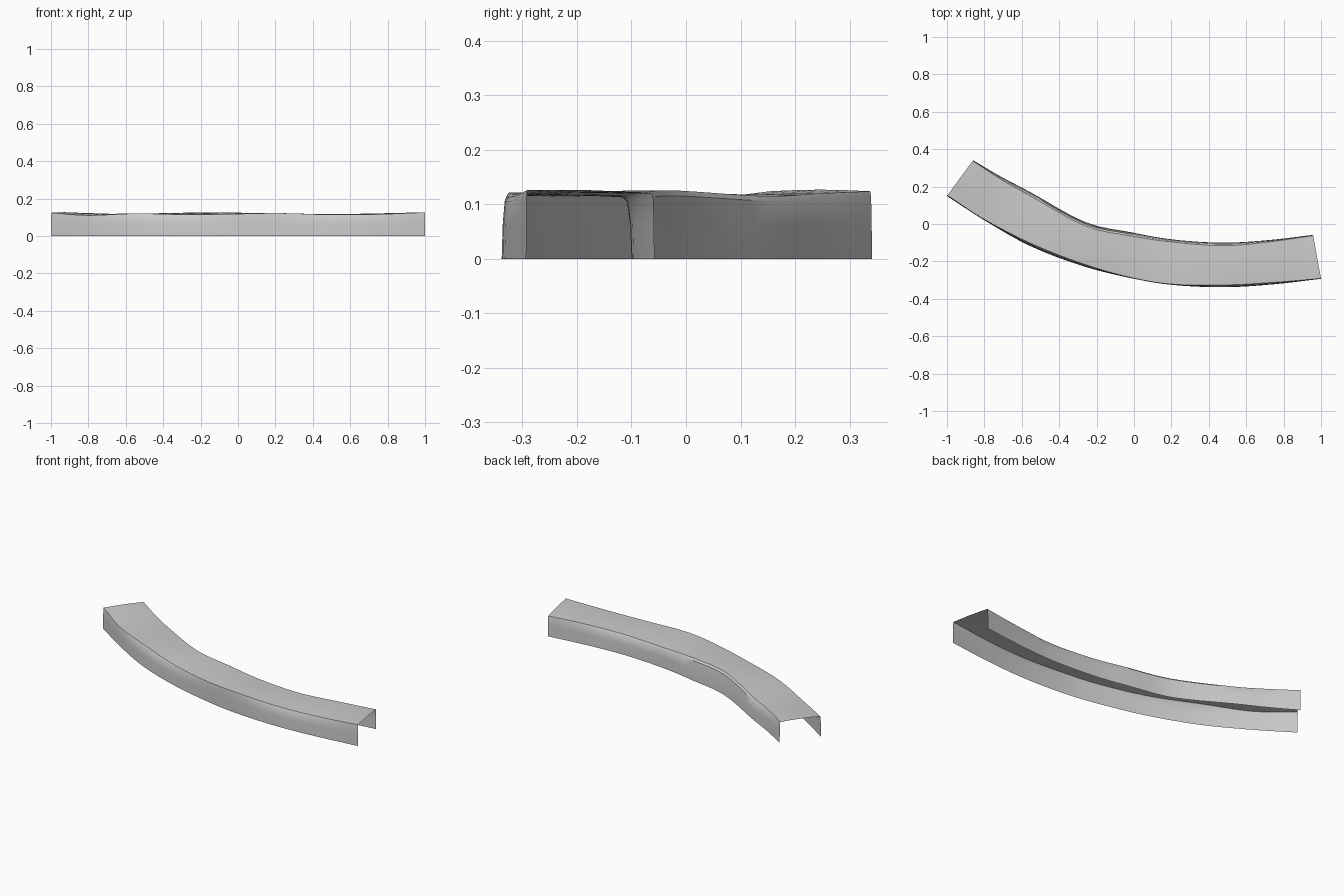
import bpy
import bmesh
import math
from mathutils import Vector

cube = bpy.data.objects.get("Cube")
if cube:
    bpy.data.objects.remove(cube, do_unlink=True)

# One plain grey for the whole sheet
grey = bpy.data.materials.new("plain_grey")
grey.use_nodes = True
colour = (0.6, 0.6, 0.6, 1)
grey.diffuse_color = colour
grey.node_tree.nodes["Principled BSDF"].inputs["Base Color"].default_value = colour

# Stations along the curve: foot of front wall (x, y), foot of back wall (x, y),
# front edge height, back edge height, inward lean of front and back walls
STATIONS = [
    (-1.00, 0.150, -0.860, 0.341, 0.124, 0.124, 0.004, 0.004),
    (-0.80, 0.020, -0.715, 0.255, 0.110, 0.120, 0.004, 0.012),
    (-0.55, -0.120, -0.550, 0.168, 0.120, 0.115, 0.016, 0.020),
    (-0.27, -0.226, -0.260, 0.010, 0.114, 0.125, 0.012, 0.020),
    (0.00, -0.293, -0.010, -0.045, 0.118, 0.124, 0.003, 0.020),
    (0.22, -0.327, 0.200, -0.082, 0.122, 0.115, 0.004, 0.014),
    (0.49, -0.338, 0.470, -0.100, 0.114, 0.113, 0.012, 0.016),
    (0.75, -0.322, 0.720, -0.086, 0.116, 0.119, 0.010, 0.010),
    (1.00, -0.293, 0.957, -0.058, 0.126, 0.120, 0.002, 0.004),
]
STEPS = 4


def smooth_between(a, b, c, d, t):
    """Catmull-Rom blend of four stations."""
    return [0.5 * (2 * q + (r - p) * t + (2 * p - 5 * q + 4 * r - s) * t ** 2
                   + (3 * q - p - 3 * r + s) * t ** 3)
            for p, q, r, s in zip(a, b, c, d)]


def refine(rows):
    before = [2 * p - q for p, q in zip(rows[0], rows[1])]
    after = [2 * p - q for p, q in zip(rows[-1], rows[-2])]
    padded = [before, *rows, after]
    result = []
    for i in range(len(rows) - 1):
        result += [smooth_between(*padded[i:i + 4], k / STEPS) for k in range(STEPS)]
    return result + [rows[-1]]


def section(row):
    """Open channel profile: up the front wall, over the top, down the back wall."""
    fx, fy, bx, by, fh, bh, fl, bl = row
    front, back = Vector((fx, fy, 0)), Vector((bx, by, 0))
    across = (back - front).normalized()
    up = Vector((0, 0, 1))
    wall_f = [front + across * fl * f + up * fh * h
              for f, h in ((0, 0), (0.15, 0.55), (0.5, 0.92), (1, 1))]
    wall_b = [back - across * bl * f + up * bh * h
              for f, h in ((1, 1), (0.5, 0.92), (0.15, 0.55), (0, 0))]
    top = [wall_f[-1].lerp(wall_b[0], t) + up * 0.003 * math.sin(math.pi * t)
           for t in (0.25, 0.5, 0.75)]
    return wall_f + top + wall_b


# Curved channel: open underneath and at both ends
bm = bmesh.new()
rings = [[bm.verts.new(p) for p in section(row)] for row in refine(STATIONS)]
for r0, r1 in zip(rings, rings[1:]):
    for i in range(len(r0) - 1):
        bm.faces.new((r0[i], r1[i], r1[i + 1], r0[i + 1]))
mesh = bpy.data.meshes.new("curved_channel")
bm.to_mesh(mesh)
bm.free()
mesh.materials.append(grey)
channel = bpy.data.objects.new("curved_channel", mesh)
bpy.context.collection.objects.link(channel)

bpy.context.view_layer.objects.active = channel
channel.select_set(True)
bpy.ops.object.shade_smooth_by_angle(angle=math.radians(35))
